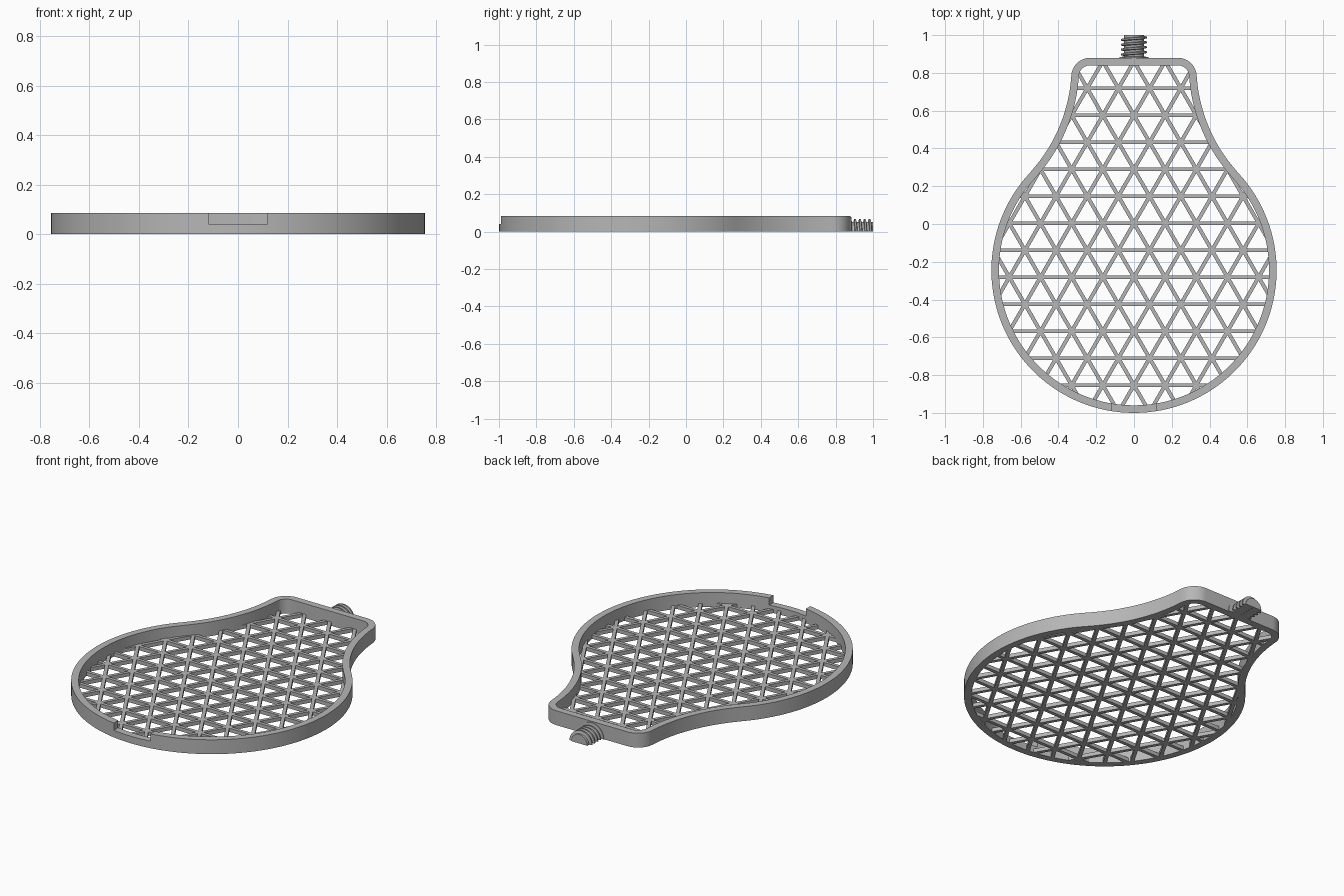
import bpy, bmesh
from math import sin, cos, pi, atan2, hypot, sqrt, radians
from mathutils import Vector, Matrix

if "Cube" in bpy.data.objects:
    bpy.data.objects.remove(bpy.data.objects["Cube"])

grey = bpy.data.materials.new("plain grey")
grey.use_nodes = True
grey.diffuse_color = (0.47, 0.47, 0.47, 1)
grey.node_tree.nodes["Principled BSDF"].inputs["Base Color"].default_value = (0.47, 0.47, 0.47, 1)

HEIGHT, WALL = 0.085, 0.04
GRID_WIDTH, GRID_HEIGHT, SIDE = 0.02, 0.022, 0.165


def finish(bm, name, smooth=False):
    bmesh.ops.recalc_face_normals(bm, faces=bm.faces)
    mesh = bpy.data.meshes.new(name)
    bm.to_mesh(mesh)
    bm.free()
    mesh.materials.append(grey)
    obj = bpy.data.objects.new(name, mesh)
    bpy.context.collection.objects.link(obj)
    bpy.ops.object.select_all(action="DESELECT")
    obj.select_set(True)
    bpy.context.view_layer.objects.active = obj
    if smooth:
        bpy.ops.object.shade_smooth_by_angle(angle=radians(30))
    return obj


def box(bm, centre, size, angle=0):
    m = Matrix.Translation(centre) @ Matrix.Rotation(angle, 4, "Z") @ Matrix.Diagonal((*size, 1))
    bmesh.ops.create_cube(bm, size=1, matrix=m)


def arc(centre, r, a, b, n):
    return [Vector((centre[0] + r * cos(a + (b - a) * i / n),
                    centre[1] + r * sin(a + (b - a) * i / n))) for i in range(n + 1)]


def outline(inset):
    """Bulb outline from three tangent arcs per side, moved inwards by inset."""
    body, neck, corner = (0, -0.245), (1.17, 0.84), (0.232, 0.78)
    join = atan2(neck[1] - body[1], neck[0] - body[0])
    top = atan2(neck[1] - corner[1], neck[0] - corner[0])
    half = arc(body, 0.755 - inset, -pi / 2, join, 48)
    half += arc(neck, 0.84 + inset, pi + join, pi + top, 20)[1:]
    half += arc(corner, 0.1 - inset, top, pi / 2, 10)[1:]
    return half + [Vector((-p.x, p.y)) for p in reversed(half[1:])]


# Rim wall
bm = bmesh.new()
rings = [[bm.verts.new((p.x, p.y, z)) for p in outline(d)]
         for d, z in ((0, 0), (0, HEIGHT), (WALL, HEIGHT), (WALL, 0))]
count = len(rings[0])
for k in range(4):
    a, b = rings[k], rings[(k + 1) % 4]
    for i in range(count):
        j = (i + 1) % count
        bm.faces.new((a[i], a[j], b[j], b[i]))
rim = finish(bm, "rim")

# Notch cut into the upper front of the rim
bm = bmesh.new()
box(bm, (0, -0.97, 0.092), (0.24, 0.2, 0.1))
cutter = finish(bm, "notch_cutter")
cutter.hide_render = True
bpy.context.view_layer.objects.active = rim
cut = rim.modifiers.new("notch", "BOOLEAN")
cut.operation = "DIFFERENCE"
cut.solver = "EXACT"
cut.object = cutter
bpy.ops.object.select_all(action="DESELECT")
rim.select_set(True)
bpy.ops.object.modifier_apply(modifier=cut.name)
bpy.data.objects.remove(cutter)
bpy.ops.object.shade_smooth_by_angle(angle=radians(30))

# Triangular lattice floor, each bar ending inside the rim wall
bm = bmesh.new()
border = outline(WALL / 2)
node = Vector((0, 0.004))
for angle in (0, pi / 3, -pi / 3):
    along = Vector((cos(angle), sin(angle)))
    across = Vector((-along.y, along.x))
    for k in range(-12, 13):
        start = node + across * (k * SIDE * sqrt(3) / 2)
        hits = []
        for i, p in enumerate(border):
            q = border[(i + 1) % len(border)]
            dp, dq = (p - start).dot(across), (q - start).dot(across)
            if (dp < 0) != (dq < 0):
                hits.append((p.lerp(q, dp / (dp - dq)) - start).dot(along))
        hits.sort()
        for s, t in zip(hits[::2], hits[1::2]):
            mid = start + along * ((s + t) / 2)
            box(bm, (mid.x, mid.y, GRID_HEIGHT / 2), (t - s, GRID_WIDTH, GRID_HEIGHT), angle)
finish(bm, "lattice_floor")


def half_sweep(bm, profile, lead=0.0, n=24):
    """Sweep a closed (radius, y) profile over the upper half turn around the y axis."""
    steps = []
    for i in range(n + 1):
        a = pi - pi * i / n
        steps.append([bm.verts.new((r * cos(a), y + lead * i / n, r * sin(a))) for r, y in profile])
    m = len(profile)
    for a, b in zip(steps, steps[1:]):
        for k in range(m):
            bm.faces.new((a[k], a[(k + 1) % m], b[(k + 1) % m], b[k]))
    bm.faces.new(steps[0])
    bm.faces.new(reversed(steps[-1]))


# Half-round screw stub: core, collar and thread turns
bm = bmesh.new()
half_sweep(bm, [(0.001, 0.87), (0.053, 0.87), (0.053, 1.0), (0.001, 1.0)])
finish(bm, "screw_core", True)

bm = bmesh.new()
half_sweep(bm, [(0.04, 0.875), (0.078, 0.875), (0.078, 0.884), (0.04, 0.888)])
finish(bm, "screw_collar", True)

bm = bmesh.new()
PITCH = 0.026
for k in range(4):
    y = 0.897 + k * PITCH
    half_sweep(bm, [(0.048, y - 0.009), (0.069, y - 0.004), (0.069, y + 0.004), (0.048, y + 0.009)],
               lead=PITCH / 2)
finish(bm, "screw_thread", True)
